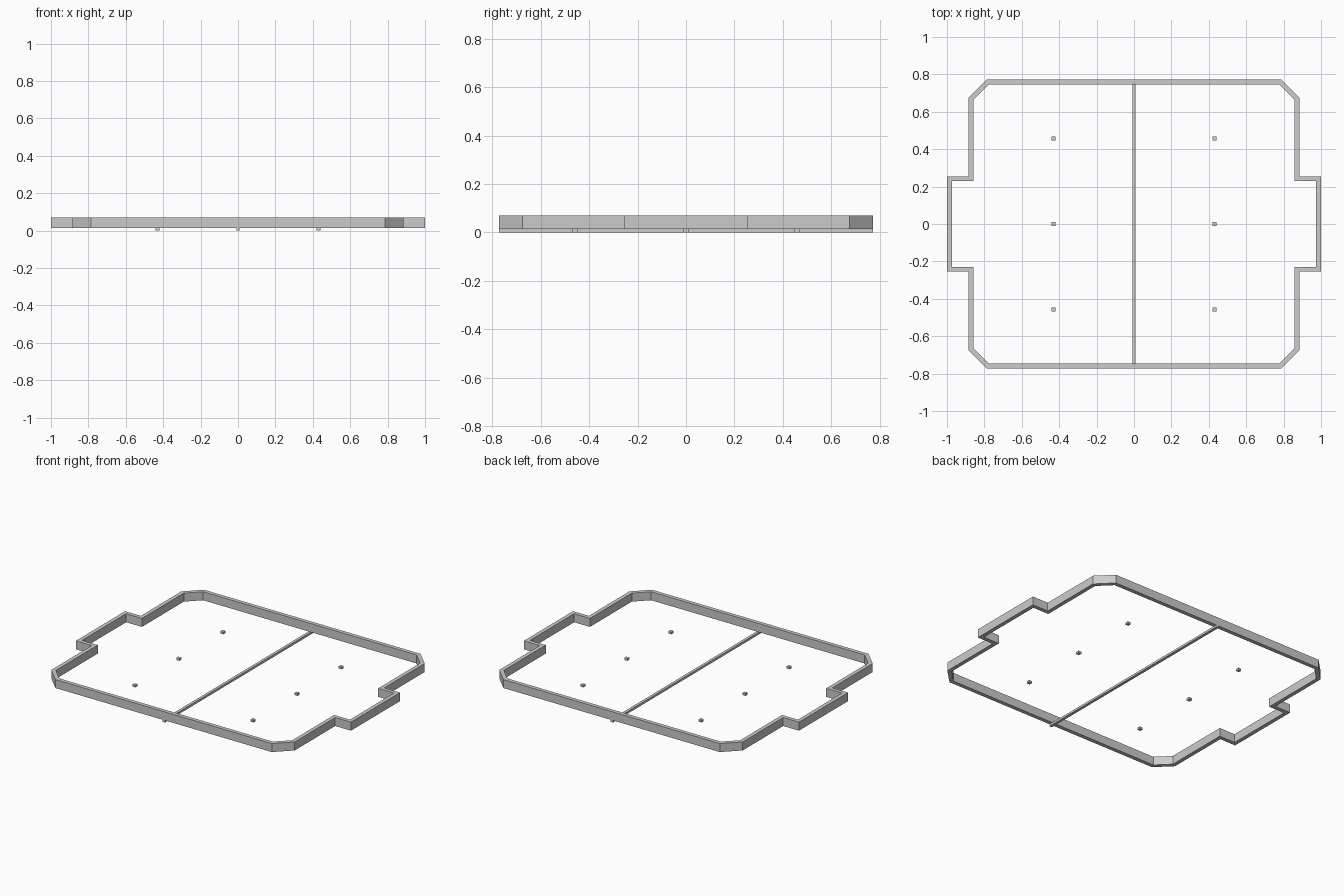
import bpy
import bmesh
from mathutils import Vector

cube = bpy.data.objects.get("Cube")
if cube:
    bpy.data.objects.remove(cube, do_unlink=True)

grey = bpy.data.materials.new("light grey")
grey.use_nodes = True
colour = (0.6, 0.6, 0.6, 1)
grey.diffuse_color = colour
grey.node_tree.nodes["Principled BSDF"].inputs["Base Color"].default_value = colour

FLOOR, TOP, WALL = 0.014, 0.07, 0.026


def add_object(name, bm):
    bmesh.ops.recalc_face_normals(bm, faces=bm.faces)
    mesh = bpy.data.meshes.new(name)
    bm.to_mesh(mesh)
    bm.free()
    mesh.materials.append(grey)
    obj = bpy.data.objects.new(name, mesh)
    bpy.context.collection.objects.link(obj)


def box(name, low, high):
    bm = bmesh.new()
    bmesh.ops.create_cube(bm, size=1)
    low, high = Vector(low), Vector(high)
    for v in bm.verts:
        v.co = (low + high) / 2 + v.co * (high - low)
    add_object(name, bm)


def inset(points, width):
    """Mitred inward offset of an anticlockwise outline."""
    result = []
    for i, p in enumerate(points):
        a = (p - points[i - 1]).normalized()
        b = (points[(i + 1) % len(points)] - p).normalized()
        na, nb = Vector((-a.y, a.x)), Vector((-b.y, b.x))
        result.append(p + (na + nb) * width / (1 + na.dot(nb)))
    return result


# Perimeter wall: one quarter of the outline, mirrored round the court
quarter = [Vector(p) for p in
           ((1, 0.255), (0.885, 0.255), (0.885, 0.675), (0.787, 0.772))]
flip_x = [Vector((-p.x, p.y)) for p in reversed(quarter)]
outer = quarter + flip_x + [-p for p in quarter] + [-p for p in flip_x]
inner = inset(outer, WALL)

bm = bmesh.new()
rings = [[bm.verts.new((p.x, p.y, z)) for p in loop]
         for loop, z in ((outer, FLOOR), (outer, TOP), (inner, TOP), (inner, FLOOR))]
for k in range(4):
    a, b = rings[k], rings[(k + 1) % 4]
    for i in range(len(outer)):
        j = (i + 1) % len(outer)
        bm.faces.new((a[i], a[j], b[j], b[i]))
add_object("perimeter_wall", bm)

# Centre line bar running under both long walls
box("centre_bar", (-0.009, -0.772, 0), (0.009, 0.772, FLOOR))

# Floor marker studs
for side, x in (("left", 0.43), ("right", -0.43)):
    for place, y in (("front", -0.457), ("middle", 0), ("back", 0.457)):
        box(f"{side}_{place}_stud", (x - 0.011, y - 0.011, 0),
            (x + 0.011, y + 0.011, FLOOR))
